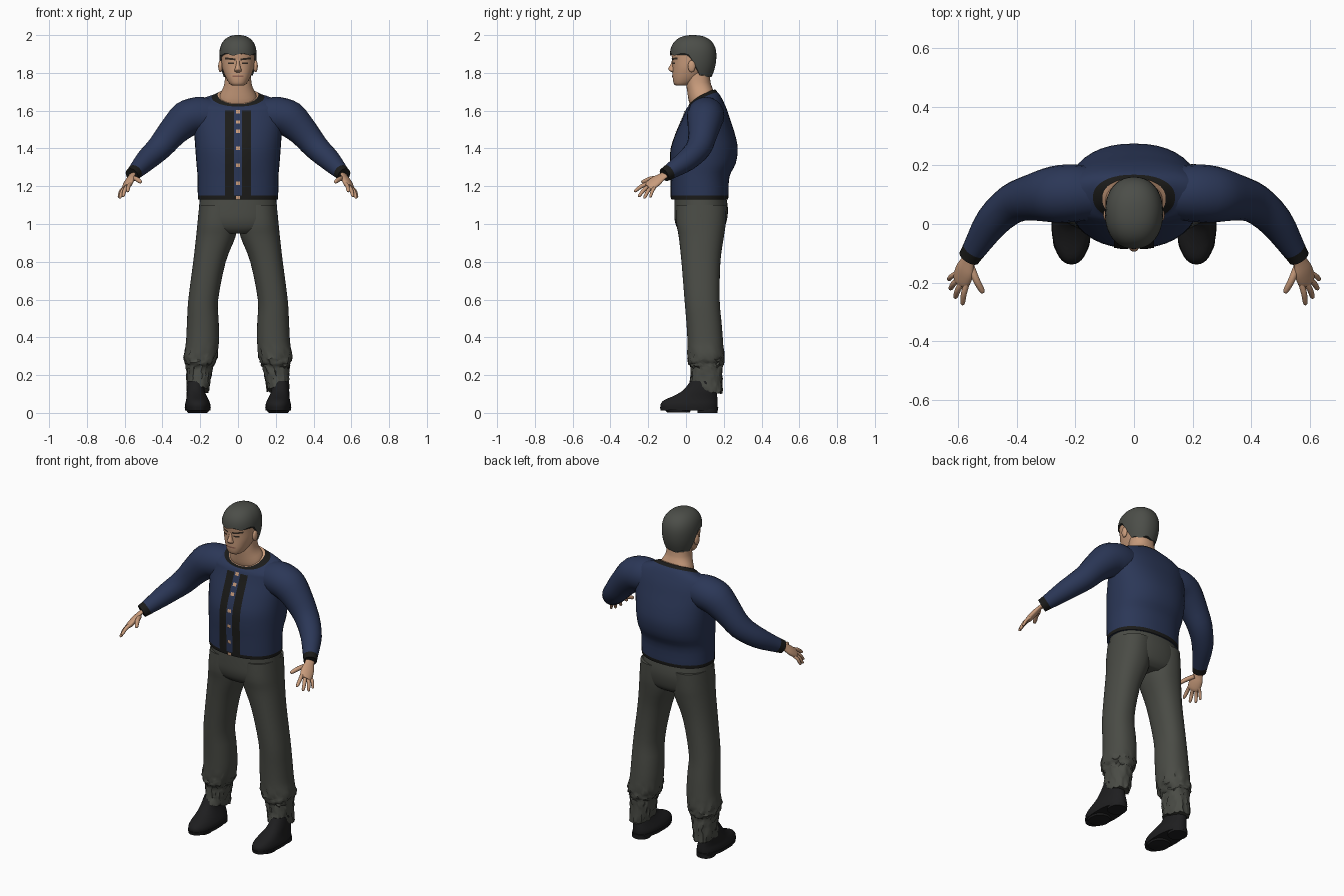
import bpy, bmesh, math, random
from mathutils import Vector
from mathutils.bvhtree import BVHTree

if "Cube" in bpy.data.objects:
    bpy.data.objects.remove(bpy.data.objects["Cube"])

random.seed(4)
N = 40


def material(name, r, g, b):
    m = bpy.data.materials.new(name)
    m.diffuse_color = (r, g, b, 1)
    m.use_nodes = True
    m.node_tree.nodes["Principled BSDF"].inputs["Base Color"].default_value = m.diffuse_color
    return m


SKIN = material("skin", .58, .33, .2)
HAIR = material("hair grey", .072, .076, .066)
NAVY = material("navy knit", .024, .038, .095)
TRIM = material("black trim", .011, .011, .010)
CLOTH = material("trouser grey", .068, .071, .060)
SHOE = material("shoe black", .013, .013, .014)
DARK = material("brow brown", .035, .025, .018)
LIP = material("lip", .30, .13, .09)


def spow(v, p):
    return math.copysign(abs(v) ** (2 / p), v)


def ring(z, hw, yf, yb, drop=0, cx=0, p=2.25):
    """Horizontal section from half width, front y and back y; drop lowers the front."""
    pts = []
    for i in range(N):
        a = 2 * math.pi * i / N
        c = math.cos(a)
        pts.append(Vector((cx + hw * spow(math.sin(a), p),
                           (yf + yb) / 2 - (yb - yf) / 2 * spow(c, p),
                           z - drop * ((1 + c) / 2) ** 1.5)))
    return pts


def make(name, verts, faces, mats, idx=None):
    me = bpy.data.meshes.new(name)
    me.from_pydata(verts, [], faces)
    for m in mats:
        me.materials.append(m)
    if idx:
        me.polygons.foreach_set("material_index", idx)
    bm = bmesh.new()
    bm.from_mesh(me)
    bmesh.ops.recalc_face_normals(bm, faces=bm.faces)
    bm.to_mesh(me)
    bm.free()
    ob = bpy.data.objects.new(name, me)
    bpy.context.collection.objects.link(ob)
    return ob


def loft(name, rings, mats, rule=None, sub=3, jitter=None):
    """Skin through sections, smoothed between them; rule(section number) picks the material."""
    rows, at = [], []
    last = len(rings) - 1
    for k in range(last):
        a, b, c, d = (rings[min(max(k + o, 0), last)] for o in (-1, 0, 1, 2))
        for s in range(sub):
            t = s / sub
            rows.append([(2 * q + (r - p) * t + (2 * p - 5 * q + 4 * r - w) * t * t
                          + (3 * q - p - 3 * r + w) * t ** 3) / 2
                         for p, q, r, w in zip(a, b, c, d)])
            at.append(k + t)
    rows.append(rings[-1])
    n = len(rings[0])
    verts = [v.copy() for r in rows for v in r]
    if jitter:
        for v in verts:
            jitter(v)
    faces, idx = [], []
    for j in range(len(rows) - 1):
        for i in range(n):
            k = (i + 1) % n
            faces.append((j * n + i, j * n + k, j * n + n + k, j * n + n + i))
            idx.append(rule(at[j]) if rule else 0)
    faces += [tuple(range(n)), tuple(range(len(verts) - n, len(verts)))]
    idx += [0, len(mats) - 1 if rule else 0]
    return make(name, verts, faces, mats, idx)


def tube(name, path, mats, side=1, wide=(0, 0, 1), flat=1, n=20, rule=None):
    """Tapered limb along (x, y, z, radius) points."""
    pts = [Vector((p[0] * side, p[1], p[2])) for p in path]
    wide = Vector((wide[0] * side, wide[1], wide[2]))
    rings = []
    for i, p in enumerate(pts):
        t = (pts[min(i + 1, len(pts) - 1)] - pts[max(i - 1, 0)]).normalized()
        a = (wide - t * wide.dot(t)).normalized()
        b = t.cross(a)
        r = path[i][3]
        rings.append([p + a * r * math.cos(u) + b * r * flat * math.sin(u)
                      for u in (2 * math.pi * k / n for k in range(n))])
    return loft(name, rings, mats, rule)


def plate(name, target, x0, x1, z0, z1, mat, slant=0, out=.003, nx=4, nz=4):
    """Thin patch laid on the front of a target; slant raises the x1 end."""
    me = target.data
    tree = BVHTree.FromPolygons([v.co for v in me.vertices], [p.vertices for p in me.polygons])
    verts = []
    for j in range(nz + 1):
        for i in range(nx + 1):
            x = x0 + (x1 - x0) * i / nx
            z = z0 + (z1 - z0) * j / nz + slant * i / nx
            hit = tree.ray_cast(Vector((x, -1, z)), Vector((0, 1, 0)))[0]
            verts.append((x, (hit.y if hit else 0) - out, z))
    w = nx + 1
    faces = [(j * w + i, j * w + i + 1, j * w + w + i + 1, j * w + w + i)
             for j in range(nz) for i in range(nx)]
    return make(name, verts, faces, [mat])


# Cardigan body with black hem and collar; the neck opening is capped in skin
torso = loft("cardigan_body", [ring(*r) for r in (
    (1.13, .212, -.076, .222), (1.15, .213, -.078, .225), (1.25, .214, -.08, .23),
    (1.32, .22, -.083, .263), (1.40, .226, -.078, .274), (1.48, .232, -.052, .258),
    (1.55, .24, -.022, .235), (1.61, .243, -.006, .215, .02), (1.655, .23, .0, .195, .05),
    (1.682, .185, .006, .18, .066), (1.697, .14, .012, .168, .075),
    (1.712, .108, .016, .155, .078))],
    [NAVY, TRIM, SKIN], lambda k: 1 if k < 1 or k >= 10 else 0)

# Front placket bands and buttons
for s in (-1, 1):
    plate("placket_band", torso, s * .02, s * .068, 1.133, 1.6, TRIM, out=.004, nz=24)
for z in (1.14, 1.215, 1.31, 1.40, 1.49, 1.54, 1.595):
    plate("button", torso, -.011, .011, z - .009, z + .009, SKIN, out=.006)

# Neck and head
loft("neck", [ring(*r) for r in (
    (1.62, .10, .03, .14), (1.695, .098, .016, .146, .05), (1.725, .08, .006, .138, .02),
    (1.75, .071, .0, .13), (1.80, .068, .0, .125))], [SKIN])
head = loft("head", [ring(*r) for r in (
    (1.732, .028, -.052, .0), (1.742, .044, -.064, .03), (1.77, .062, -.07, .075),
    (1.80, .075, -.071, .105), (1.83, .084, -.071, .125), (1.87, .088, -.073, .135),
    (1.91, .089, -.077, .14), (1.95, .08, -.06, .13), (1.98, .04, -.02, .09))], [SKIN])
loft("nose", [ring(*r) for r in (
    (1.803, .012, -.074, -.05), (1.812, .02, -.088, -.05), (1.822, .016, -.094, -.05),
    (1.845, .010, -.082, -.05), (1.868, .009, -.074, -.05))], [SKIN])
plate("mouth", head, -.03, .03, 1.777, 1.785, LIP)
for s in (-1, 1):
    plate("eyebrow", head, s * .014, s * .068, 1.866, 1.876, DARK, slant=.006)
    plate("eye", head, s * .022, s * .052, 1.847, 1.856, DARK)
    bpy.ops.mesh.primitive_uv_sphere_add(segments=16, ring_count=10, radius=1,
                                         location=(s * .093, .03, 1.835))
    ear = bpy.context.object
    ear.name = "ear"
    ear.scale = (.012, .02, .032)
    ear.data.materials.append(SKIN)

# Hair cap: short fringe in front, sideburns, low at the nape
hair = []
for k in range(13):
    row = []
    for i in range(N):
        a = 2 * math.pi * i / N
        c = math.cos(a)
        low = 1.783 + .115 * min(max((c + .3) / .42, 0), 1) + .006 * math.sin(7 * a)
        z = low + (2 - low) * math.sin(k / 12 * math.pi / 2)
        if z > 1.89:
            s = max(1 - ((z - 1.89) / .1101) ** 2.4, 0) ** (1 / 2.4)
        else:
            s = 1 - .2 * ((1.89 - z) / .11) ** 2
        row.append(Vector((.099 * s * spow(math.sin(a), 2.2),
                           .038 - .123 * s * spow(c, 2.2), z)))
    hair.append(row)
loft("hair", hair, [HAIR], sub=1)

# Seat of the trousers
loft("trouser_seat", [ring(*r) for r in (
    (1.16, .2, -.06, .21), (1.08, .207, -.062, .222), (1.02, .211, -.06, .216),
    (.975, .195, -.045, .2), (.95, .13, -.02, .17))], [CLOTH])


def crumple(v):
    if v.z < .34:
        for i in range(3):
            v[i] += random.uniform(-.006, .006)


def mirrored(rings, s):
    return [[Vector((v.x * s, v.y, v.z)) for v in r] for r in rings]


for s, label in ((1, "left"), (-1, "right")):
    # Trouser leg with a crumpled cuff
    leg = [(1.1, .105, -.05, .215, .1), (1.0, .106, -.05, .21, .109), (.93, .104, -.038, .2, .118),
           (.8, .086, -.024, .182, .151), (.6, .079, -.008, .178, .184),
           (.48, .084, .002, .188, .186), (.38, .087, .008, .196, .188),
           (.3, .088, .01, .2, .197), (.265, .079, .012, .198, .2), (.24, .07, .028, .19, .203),
           (.18, .062, .026, .192, .207), (.105, .058, .018, .19, .212)]
    loft(label + "_trouser_leg",
         mirrored([ring(z, hw, f, b, -.035 if z < .11 else 0, cx)
                   for z, hw, f, b, cx in leg], s), [CLOTH], jitter=crumple)

    # Shoe upper, sole and heel
    shoe = [(.02, .066, -.132, .165, .213), (.045, .067, -.135, .168, .213),
            (.068, .06, -.115, .167, .215), (.09, .053, -.065, .165, .219),
            (.12, .047, -.015, .163, .224), (.17, .042, .025, .155, .224)]
    for part, rows in (("shoe_upper", shoe),
                       ("sole", [(.012, .067, -.134, .168, .213), (.03, .069, -.138, .171, .213)]),
                       ("heel", [(0, .05, .06, .167, .215), (.02, .052, .06, .168, .215)]),
                       ("sole_ball", [(.003, .055, -.1, .02, .213), (.02, .064, -.12, .03, .213)])):
        loft(label + "_" + part, mirrored([ring(z, hw, f, b, 0, cx) for z, hw, f, b, cx in rows], s),
             [SHOE], sub=3 if part == "shoe_upper" else 1)

    # Sleeve ending in a black cuff
    tube(label + "_sleeve", [(.14, .105, 1.575, .09), (.21, .105, 1.575, .098),
                             (.275, .1, 1.555, .096), (.345, .09, 1.488, .08),
                             (.415, .068, 1.405, .068), (.485, .005, 1.338, .058),
                             (.545, -.088, 1.276, .041), (.562, -.115, 1.26, .037)],
         [NAVY, TRIM], s, rule=lambda k: int(k >= 6))

    # Hand: palm, four fingers and thumb
    tube(label + "_palm", [(.555, -.1, 1.267, .026), (.566, -.128, 1.25, .027),
                           (.576, -.158, 1.228, .037), (.587, -.19, 1.203, .036),
                           (.591, -.203, 1.195, .028)],
         [SKIN], s, wide=(.04, .045, -.02), flat=.45)
    for name, a, b, r in (
            ("index_finger", (.567, -.195, 1.217), (.585, -.275, 1.172), .0105),
            ("middle_finger", (.582, -.193, 1.205), (.61, -.252, 1.145), .0105),
            ("ring_finger", (.594, -.183, 1.197), (.627, -.222, 1.136), .010),
            ("little_finger", (.602, -.166, 1.195), (.633, -.19, 1.142), .009),
            ("thumb", (.555, -.145, 1.243), (.514, -.235, 1.222), .0125)):
        a, b = Vector(a), Vector(b)
        mid = a.lerp(b, .5) + Vector((.003, 0, .006))
        tube(label + "_" + name, [(*a, r), (*mid, r), (*a.lerp(b, .9), r * .8), (*b, r * .35)],
             [SKIN], s, n=10)

# Smooth shading with crisp edges kept
bpy.ops.object.select_all(action='SELECT')
bpy.context.view_layer.objects.active = torso
bpy.ops.object.shade_smooth_by_angle(angle=math.radians(45))
